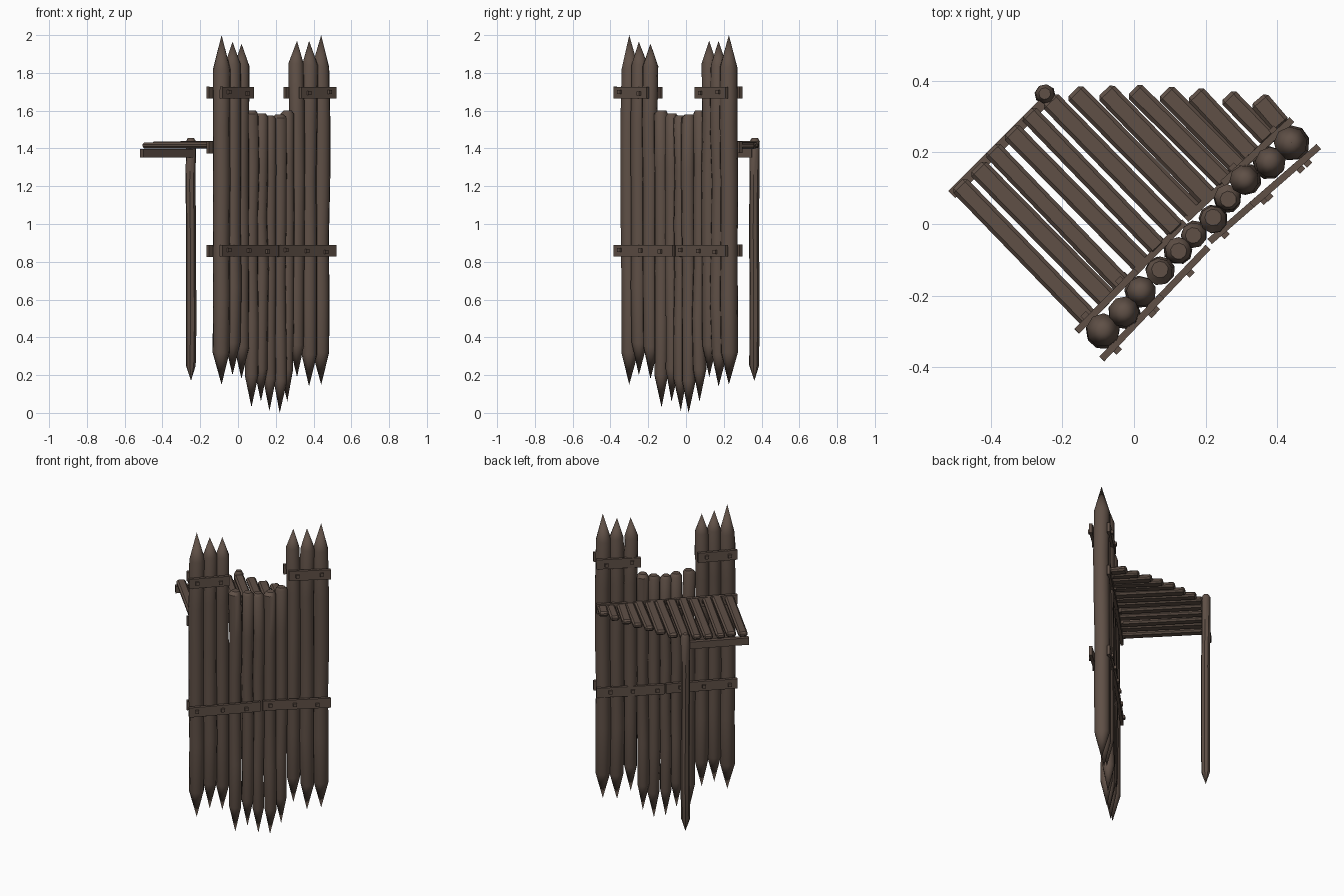
import bpy, bmesh, math, random
from mathutils import Matrix, Vector

if "Cube" in bpy.data.objects:
    bpy.data.objects.remove(bpy.data.objects["Cube"])

random.seed(4)
# The wall runs diagonally: s = along the wall, t = towards the walkway
ROT = Matrix.Rotation(math.radians(45), 4, 'Z')

wood = bpy.data.materials.new("dark brown wood")
wood.diffuse_color = (0.115, 0.080, 0.062, 1)
wood.use_nodes = True
wood.node_tree.nodes["Principled BSDF"].inputs["Base Color"].default_value = wood.diffuse_color


def finish(name, bm, smooth=None):
    bmesh.ops.recalc_face_normals(bm, faces=bm.faces)
    me = bpy.data.meshes.new(name)
    bm.to_mesh(me)
    bm.free()
    me.materials.append(wood)
    ob = bpy.data.objects.new(name, me)
    ob.matrix_world = ROT
    bpy.context.collection.objects.link(ob)
    if smooth:
        bpy.context.view_layer.objects.active = ob
        ob.select_set(True)
        bpy.ops.object.shade_smooth_by_angle(angle=math.radians(smooth))
        ob.select_set(False)
    return ob


def log(name, s, t, r, bottom, shoulder, top, spike=0.0, sides=9, wobble=0.004):
    """Crooked pole: pointed foot, and a pointed or rounded top."""
    bm = bmesh.new()
    hi = top - (spike if spike else 0.018)
    rings = [(shoulder, r * 0.97)]
    for k in (0.2, 0.4, 0.6, 0.8):
        rings.append((shoulder + (hi - shoulder) * k, r * random.uniform(0.96, 1.03)))
    rings.append((hi, r))
    if not spike:
        rings.append((top, r * 0.62))
    loops = []
    turn = random.random()
    for z, rad in rings:
        ds, dt = random.uniform(-wobble, wobble), random.uniform(-wobble, wobble)
        loops.append([bm.verts.new((s + ds + rad * math.cos(turn + math.tau * i / sides),
                                    t + dt + rad * math.sin(turn + math.tau * i / sides), z))
                      for i in range(sides)])
    for a, b in zip(loops, loops[1:]):
        for i in range(sides):
            j = (i + 1) % sides
            bm.faces.new((a[i], a[j], b[j], b[i]))
    foot = bm.verts.new((s, t, bottom))
    for i in range(sides):
        bm.faces.new((loops[0][i], loops[0][(i + 1) % sides], foot))
    if spike:
        tip = bm.verts.new((s, t, top))
        for i in range(sides):
            bm.faces.new((loops[-1][i], loops[-1][(i + 1) % sides], tip))
    else:
        bm.faces.new(loops[-1])
    return finish(name, bm, 42)


def beam(name, a, b, width, height, z, bevel=0.0, tilt=0.0):
    """Box laid from point a to point b in (s, t), centred on height z."""
    a, b = Vector(a), Vector(b)
    d = b - a
    bm = bmesh.new()
    bmesh.ops.create_cube(bm, size=1)
    bmesh.ops.scale(bm, vec=(d.length, width, height), verts=bm.verts)
    if bevel:
        bmesh.ops.bevel(bm, geom=bm.edges[:], offset=bevel, segments=1, affect='EDGES')
    mid = (a + b) / 2
    m = (Matrix.Translation((mid.x, mid.y, z))
         @ Matrix.Rotation(math.atan2(d.y, d.x), 4, 'Z') @ Matrix.Rotation(tilt, 4, 'Y'))
    bmesh.ops.transform(bm, matrix=m, verts=bm.verts)
    return finish(name, bm)


# Palisade logs: s, t, radius, foot, top, spike height
logs = [(-.274, -.151, .047, .15, 2.00, .18), (-.197, -.156, .043, .20, 1.965, .12),
        (-.120, -.146, .042, .18, 1.955, .12), (-.041, -.142, .038, .03, 1.60, 0),
        (.032, -.140, .037, .06, 1.585, 0), (.098, -.137, .036, .01, 1.575, 0),
        (.166, -.146, .038, .00, 1.58, 0), (.235, -.134, .037, .06, 1.60, 0),
        (.308, -.134, .041, .19, 1.97, .12), (.388, -.144, .043, .14, 1.97, .13),
        (.472, -.151, .047, .15, 2.00, .17)]
for i, (s, t, r, foot, top, spike) in enumerate(logs):
    log(f"wall_log_{i + 1}", s, t, r, foot, foot + 0.17, top, spike)

# Cross boards on the outer face (t around -0.2) and inner face (t around -0.1)
LOW, MID, HIGH = 0.858, 1.405, 1.695
boards = [("outer_low_board", (-.33, -.203), (.100, -.192), LOW),
          ("outer_low_board", (.115, -.184), (.518, -.212), LOW),
          ("outer_high_board", (-.33, -.203), (-.088, -.197), HIGH),
          ("outer_high_board", (.270, -.195), (.518, -.212), HIGH),
          ("inner_low_board", (-.325, -.099), (.104, -.096), LOW),
          ("inner_low_board", (.112, -.094), (.518, -.106), LOW),
          ("inner_mid_board", (-.325, -.099), (.104, -.096), MID),
          ("inner_mid_board", (.112, -.094), (.518, -.106), MID),
          ("inner_high_board", (-.325, -.099), (-.088, -.097), HIGH),
          ("inner_high_board", (.255, -.095), (.518, -.106), HIGH)]
for i, (name, a, b, z) in enumerate(boards):
    beam(f"{name}_{i}", a, b, 0.019, 0.062, z, tilt=random.uniform(-.008, .008))
    # Square pegs poking out of each board
    long = b[0] - a[0] > 0.3
    out = -1 if name.startswith("outer") else 1
    for k in ((.11, .47, .8) if long else (.2, .78)):
        s = a[0] + (b[0] - a[0]) * k
        t = a[1] + (b[1] - a[1]) * k
        beam(f"peg_{i}", (s, t), (s, t + out * 0.022), 0.021, 0.021,
             z + random.uniform(-.006, .006))

# Walkway planks: outer ends follow a straight edge, then a 45 degree cut
planks = [(-.268, .427), (-.198, .424), (-.133, .432), (-.060, .430), (.010, .432),
          (.078, .415), (.143, .382), (.205, .322), (.264, .267), (.322, .201),
          (.377, .140), (.437, .070), (.492, .002)]
for i, (s, t) in enumerate(planks):
    beam(f"walkway_plank_{i + 1}", (s + random.uniform(-.006, .006) - 0.004, -.100), (s, t),
         random.uniform(.052, .060), 0.032, 1.418 + random.uniform(-.006, .006), 0.010)

# Edge beam under the plank ends and the post that carries it
beam("walkway_edge_beam", (-.302, .418), (.085, .418), 0.028, 0.045, 1.374)
log("support_post", .080, .432, .027, .17, .25, 1.455, 0, 8, 0.002)
